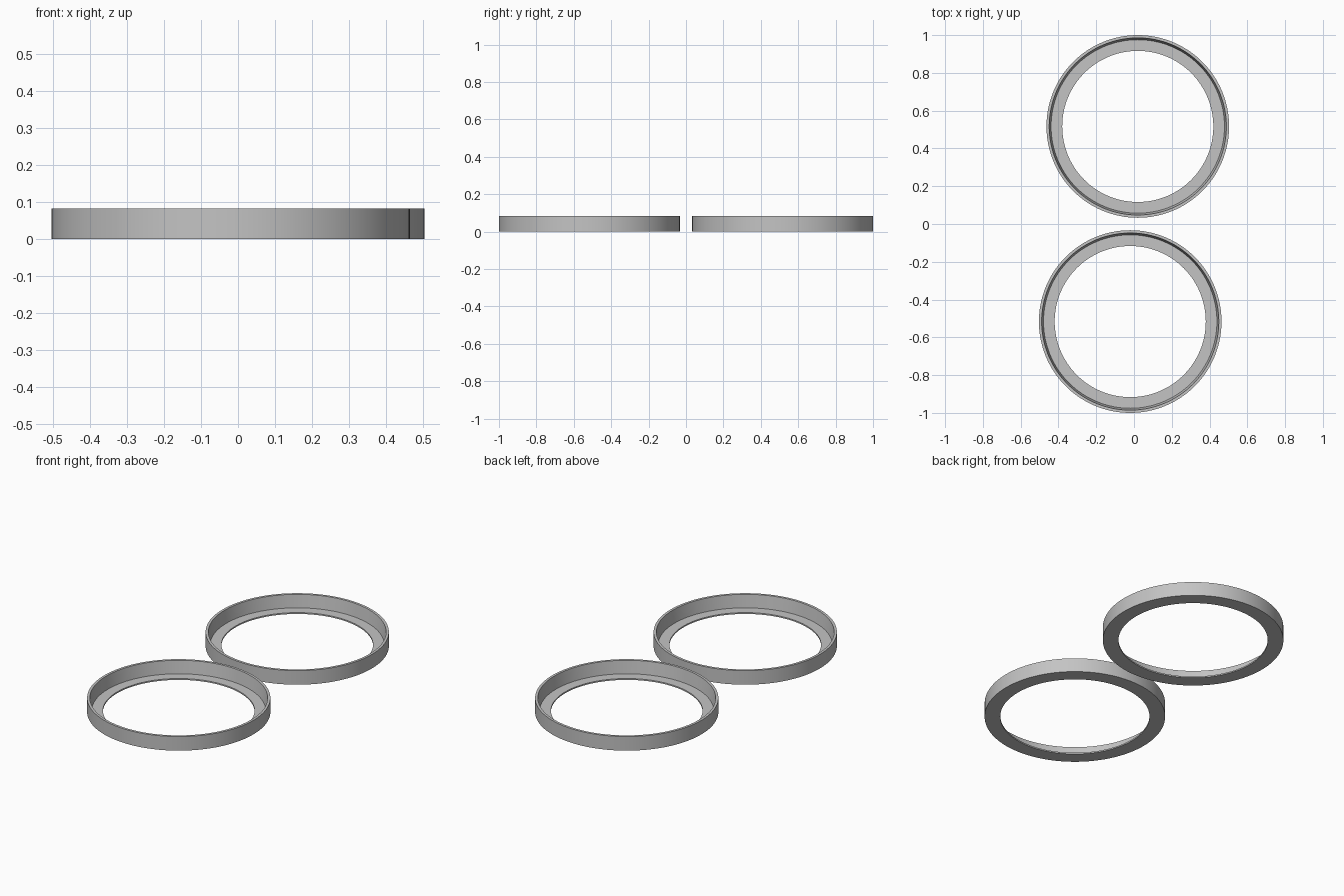
import bpy, bmesh, math
from mathutils import Vector

cube = bpy.data.objects.get("Cube")
if cube:
    bpy.data.objects.remove(cube, do_unlink=True)

grey = bpy.data.materials.new("plain_grey")
grey.use_nodes = True
colour = (0.55, 0.55, 0.55, 1)
grey.diffuse_color = colour
grey.node_tree.nodes["Principled BSDF"].inputs["Base Color"].default_value = colour

# Cross-section (radius, height): thin base flange, outer wall, slightly tapered inside
OUTER, HEIGHT, FLANGE = 0.4835, 0.082, 0.008
PROFILE = [(0.4, 0), (OUTER, 0), (OUTER, HEIGHT),
           (0.469, HEIGHT), (0.459, FLANGE), (0.4, FLANGE)]
SEGMENTS = 128


def ring(name, x, y):
    """Lathe the cross-section into one ring."""
    bm = bmesh.new()
    loops = []
    for i in range(SEGMENTS):
        a = 2 * math.pi * i / SEGMENTS
        loops.append([bm.verts.new((r * math.cos(a), r * math.sin(a), z))
                      for r, z in PROFILE])
    n = len(PROFILE)
    for i in range(SEGMENTS):
        here, there = loops[i], loops[(i + 1) % SEGMENTS]
        for j in range(n):
            k = (j + 1) % n
            bm.faces.new((here[j], there[j], there[k], here[k]))
    bmesh.ops.recalc_face_normals(bm, faces=bm.faces)
    mesh = bpy.data.meshes.new(name)
    bm.to_mesh(mesh)
    bm.free()
    mesh.materials.append(grey)
    obj = bpy.data.objects.new(name, mesh)
    obj.location = Vector((x, y, 0))
    bpy.context.collection.objects.link(obj)
    bpy.ops.object.select_all(action='DESELECT')
    obj.select_set(True)
    bpy.context.view_layer.objects.active = obj
    bpy.ops.object.shade_smooth_by_angle(angle=math.radians(30))


# Two matching rings, set slightly off to either side
for name, side in (("back_ring", 1), ("front_ring", -1)):
    ring(name, side * 0.02, side * (1 - OUTER))
